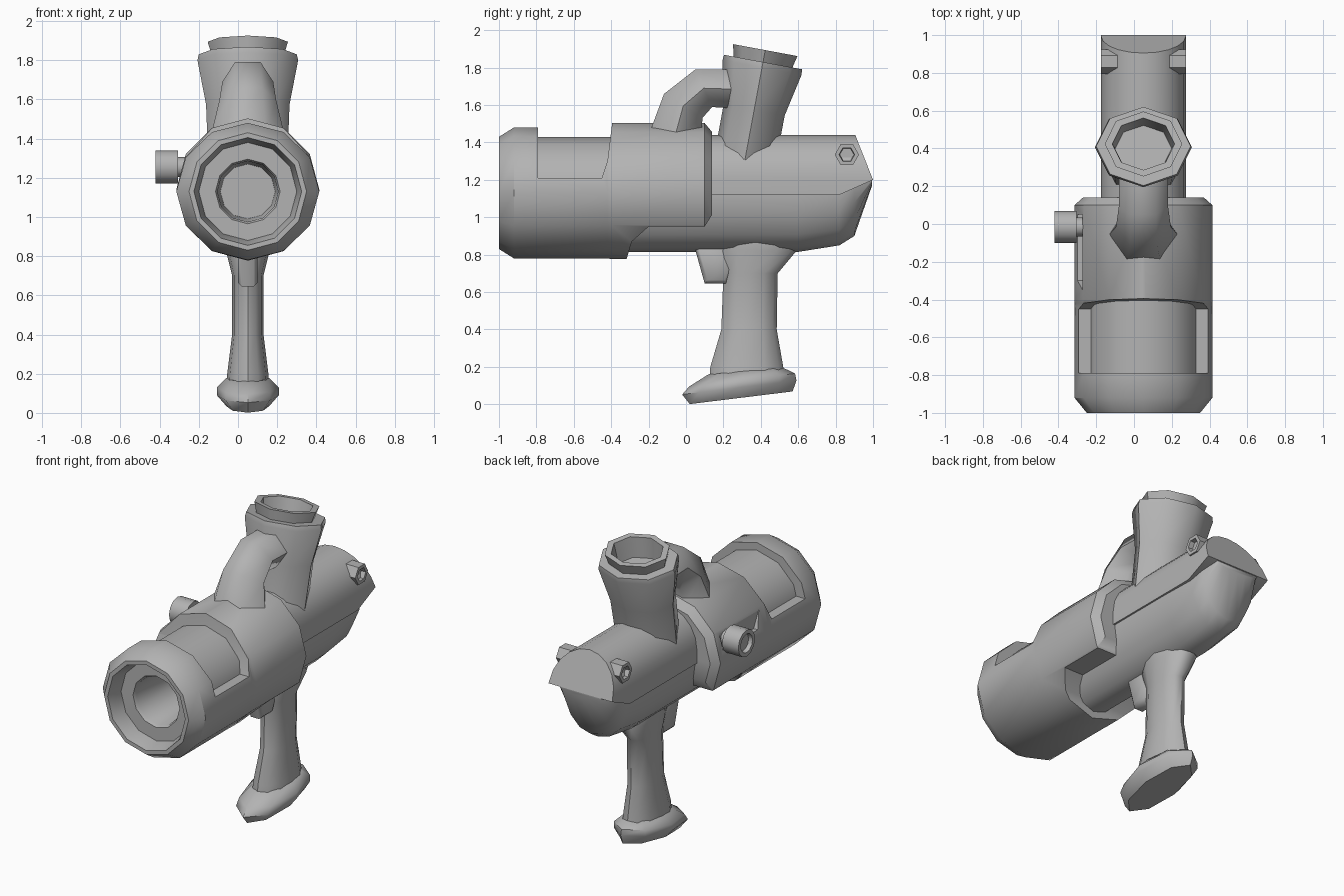
import bpy, bmesh
from math import sin, cos, pi, radians
from mathutils import Vector

CX = 0.05      # side-to-side centre of the main body

old = bpy.data.objects.get("Cube")
if old:
    bpy.data.objects.remove(old, do_unlink=True)

grey = bpy.data.materials.new("plain_grey")
grey.use_nodes = True
tone = (0.45, 0.45, 0.45, 1)
grey.diffuse_color = tone
grey.node_tree.nodes["Principled BSDF"].inputs["Base Color"].default_value = tone


def finish(name, bm):
    """Turn a bmesh into a linked object with the grey material."""
    bmesh.ops.recalc_face_normals(bm, faces=bm.faces)
    mesh = bpy.data.meshes.new(name)
    bm.to_mesh(mesh)
    bm.free()
    mesh.materials.append(grey)
    obj = bpy.data.objects.new(name, mesh)
    bpy.context.collection.objects.link(obj)
    return obj


def activate(obj):
    bpy.ops.object.select_all(action='DESELECT')
    obj.select_set(True)
    bpy.context.view_layer.objects.active = obj


def smooth(obj, angle=35):
    activate(obj)
    bpy.ops.object.shade_smooth_by_angle(angle=radians(angle))


def trim(bm, y, z, ny, nz):
    """Slice off everything on the normal side of a plane and close it."""
    geom = bm.verts[:] + bm.edges[:] + bm.faces[:]
    cut = bmesh.ops.bisect_plane(bm, geom=geom, plane_co=(0, y, z),
                                 plane_no=(0, ny, nz), clear_outer=True)
    edges = [e for e in cut["geom_cut"] if isinstance(e, bmesh.types.BMEdge)]
    bmesh.ops.contextual_create(bm, geom=edges)


def skin(rings):
    """Bridge rings of points with quads and cap both ends."""
    bm = bmesh.new()
    loops = [[bm.verts.new(p) for p in ring] for ring in rings]
    n = len(loops[0])
    for a, b in zip(loops, loops[1:]):
        for i in range(n):
            j = (i + 1) % n
            bm.faces.new((a[i], a[j], b[j], b[i]))
    bm.faces.new(loops[0])
    bm.faces.new(loops[-1])
    return bm


def loft(sections, n, x=CX):
    """Sections are (y, z, tilt in degrees, radius in x, radius along tilt)."""
    rings = []
    for y, z, tilt, rx, rv in sections:
        t = radians(tilt)
        ring = []
        for i in range(n):
            a = 2 * pi * i / n
            ring.append((x + rx * cos(a), y + rv * sin(a) * cos(t),
                         z + rv * sin(a) * sin(t)))
        rings.append(ring)
    return skin(rings)


def side_prism(outline, x0, x1):
    """Extrude a (y, z) outline across the model."""
    return skin([[(x, y, z) for y, z in outline] for x in (x0, x1)])


def carve(obj, bm):
    cutter = finish("cutter", bm)
    cutter.hide_render = True
    mod = obj.modifiers.new("cut", 'BOOLEAN')
    mod.operation = 'DIFFERENCE'
    mod.solver = 'EXACT'
    mod.object = cutter
    activate(obj)
    bpy.ops.object.modifier_apply(modifier=mod.name)
    bpy.data.objects.remove(cutter, do_unlink=True)


# Outer sleeve with chamfered ends and a front recess
sleeve_profile = [
    (-0.45, 1.13, 0.25, 0.25), (-0.9, 1.13, 0.25, 0.25),
    (-1.0, 1.13, 0.275, 0.275), (-1.0, 1.13, 0.30, 0.30),
    (-0.92, 1.13, 0.365, 0.35), (-0.42, 1.13, 0.365, 0.35),
    (-0.40, 1.14, 0.365, 0.363), (0.10, 1.14, 0.365, 0.363),
    (0.14, 1.14, 0.32, 0.315)]
sleeve = finish("sleeve", loft(
    [(y, z, 90, rx, rz) for y, z, rx, rz in sleeve_profile], 12))
# Top window, rear underside arch, and the knob slot
carve(sleeve, side_prism([(-0.79, 1.7), (-0.79, 1.21), (-0.45, 1.21),
                          (-0.42, 1.3), (-0.395, 1.5), (-0.395, 1.7)], -1, 1))
carve(sleeve, side_prism([(-0.34, 0.7), (-0.29, 0.87), (-0.2, 0.95),
                          (0.1, 0.95), (0.15, 1.03), (0.3, 1.03),
                          (0.3, 0.7)], -1, 1))
carve(sleeve, side_prism([(-0.35, 1.3), (-0.30, 1.2), (0.05, 1.2),
                          (0.05, 1.3)], -0.6, -0.27))
smooth(sleeve)

# Inner barrel with the muzzle hole
barrel = finish("barrel", loft(
    [(y, 1.13, 90, r, r) for y, r in
     [(-0.5, 0.14), (-0.88, 0.155), (-0.9, 0.165), (-0.9, 0.30),
      (-0.36, 0.30)]], 12))
smooth(barrel)

# Upper body shell: round-topped, with a slanted back
arch = [(CX + 0.225 * cos(pi * i / 10), 1.21 + 0.23 * sin(pi * i / 10))
        for i in range(11)]
arch += [(CX - 0.225, 1.12), (CX + 0.225, 1.12)]
bm = skin([[(x, y, z) for x, z in arch] for y in (0.0, 1.1)])
trim(bm, 1.0, 1.2, 0.24, 0.095)
trim(bm, 0.82, 1.12, 0.08, -0.18)
smooth(finish("upper_body", bm))

# Lower body with a rounded tail
bm = loft([(y, z, 90, rx, rz) for y, z, rx, rz in
           [(-0.36, 1.13, 0.215, 0.315), (0.6, 1.13, 0.215, 0.315),
            (0.82, 1.14, 0.21, 0.29), (0.9, 1.19, 0.195, 0.29),
            (0.995, 1.2, 0.15, 0.03)]], 16)
trim(bm, 0, 1.2, 0, 1)
smooth(finish("lower_body", bm), 50)

# Flared filler neck with a hollow collar, leaning backwards
lean = radians(10.5)
neck_profile = [(-0.6, 0.2, 0.165), (-0.25, 0.213, 0.166),
                (-0.02, 0.257, 0.215), (0.01, 0.25, 0.212),
                (0.01, 0.185, 0.16), (0.075, 0.205, 0.175),
                (0.075, 0.165, 0.14), (-0.06, 0.15, 0.125)]
neck = finish("filler_neck", loft(
    [(0.41 + s * sin(lean), 1.82 + s * cos(lean), -10.5, rx, rv)
     for s, rx, rv in neck_profile], 8))
smooth(neck, 46)

# Elbow pipe from sleeve to neck
elbow = finish("elbow_pipe", loft(
    [(-0.06, 1.43, 0, 0.185, 0.165), (-0.015, 1.595, -32, 0.145, 0.14),
     (0.095, 1.69, -66, 0.13, 0.127), (0.26, 1.685, -90, 0.13, 0.12)], 6))
smooth(elbow, 62)

# Grip and its foot
grip = finish("grip", loft(
    [(0.325, 0.13, 0, 0.11, 0.2), (0.325, 0.2, 0, 0.105, 0.195),
     (0.337, 0.4, 0, 0.08, 0.148), (0.345, 0.7, 0, 0.08, 0.145),
     (0.38, 0.82, 0, 0.11, 0.21), (0.37, 0.88, 0, 0.11, 0.18)], 12))
smooth(grip, 50)
foot = finish("grip_foot", loft(
    [(0.295, 0.035, 7, 0.11, 0.277), (0.285, 0.09, 7, 0.158, 0.308),
     (0.3, 0.13, 7, 0.158, 0.285), (0.32, 0.178, 5, 0.11, 0.2)], 8))
smooth(foot, 50)

# Trigger
bm = side_prism([(0.04, 0.86), (0.1, 0.645), (0.22, 0.645),
                 (0.25, 0.72), (0.25, 0.86)], CX - 0.05, CX + 0.05)
bmesh.ops.bevel(bm, geom=[e for e in bm.edges if
                          abs(e.verts[0].co.x - e.verts[1].co.x) < 0.01],
                offset=0.02, segments=1, affect='EDGES')
smooth(finish("trigger", bm), 50)


def side_fitting(name, profile, n, side, location):
    """Turned part pointing out to the given side; profile is (reach, radius)."""
    obj = finish(name, loft([(d, 0, 90, r, r) for d, r in profile], n, x=0))
    obj.rotation_euler.z = -side * pi / 2
    obj.location = location
    smooth(obj)


# Hollow hex bolts on both sides of the tail
bolt = [(0.08, 0.065), (0.225, 0.065), (0.225, 0.042), (0.195, 0.038)]
for label, side in (("left", 1), ("right", -1)):
    side_fitting(label + "_bolt", bolt, 6, side, Vector((CX, 0.86, 1.335)))

# Knob on a short stem
knob = [(0.2, 0.05), (0.305, 0.05), (0.305, 0.085), (0.42, 0.085),
        (0.42, 0.06), (0.395, 0.055)]
side_fitting("side_knob", knob, 12, -1, Vector((0, -0.015, 1.255)))
